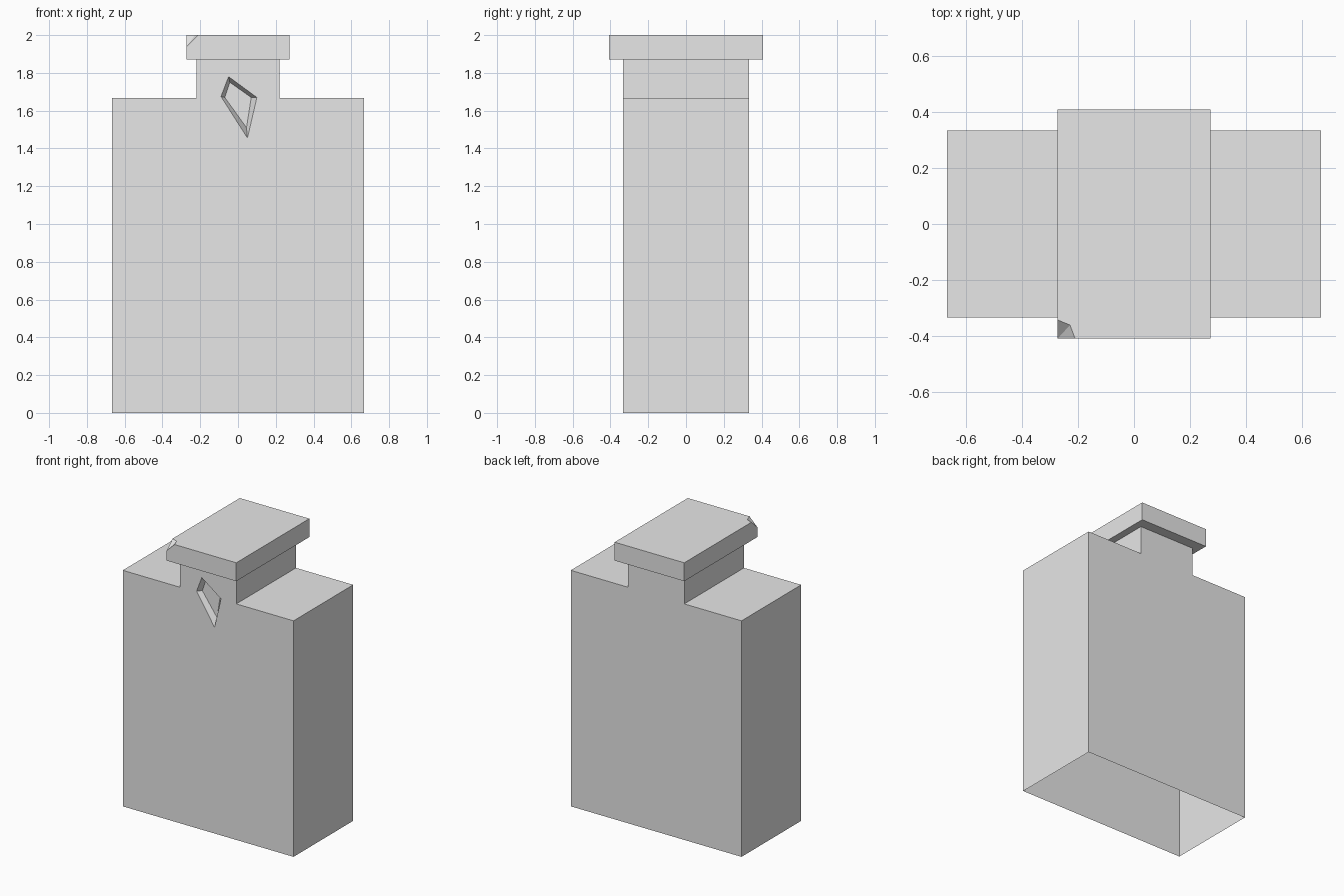
import bpy, bmesh

old = bpy.data.objects.get("Cube")
if old:
    bpy.data.objects.remove(old, do_unlink=True)

# Single grey colour
grey = bpy.data.materials.new("plain_grey")
grey.use_nodes = True
colour = (0.8, 0.8, 0.8, 1)
grey.diffuse_color = colour
grey.node_tree.nodes["Principled BSDF"].inputs["Base Color"].default_value = colour


def finish(bm, name):
    bmesh.ops.recalc_face_normals(bm, faces=bm.faces[:])
    mesh = bpy.data.meshes.new(name)
    bm.to_mesh(mesh)
    bm.free()
    mesh.materials.append(grey)
    obj = bpy.data.objects.new(name, mesh)
    bpy.context.collection.objects.link(obj)
    return obj


def ring(bm, points, y):
    return [bm.verts.new((x, y, z)) for x, z in points]


def bridge(bm, a, b, skip=()):
    n = len(a)
    for i in range(n):
        if i not in skip:
            bm.faces.new((a[i], a[(i + 1) % n], b[(i + 1) % n], b[i]))


def loop_edges(bm, verts):
    return [bm.edges.new((v, verts[(i + 1) % len(verts)])) for i, v in enumerate(verts)]


# Bottle body: shouldered outline, open underneath and under the cap
half_w, half_d, neck_w = 0.667, 0.333, 0.22
shoulder, neck_top = 1.667, 1.87
side = [(half_w, 0), (half_w, shoulder), (neck_w, shoulder), (neck_w, neck_top)]
outline = side + [(-x, z) for x, z in reversed(side)]

bm = bmesh.new()
front = ring(bm, outline, -half_d)
back = ring(bm, outline, half_d)
bm.faces.new(back)

# Angular chip sunk into the front, with sloping walls
chip_rim = ring(bm, [(-0.09, 1.675), (-0.05, 1.78), (0.10, 1.67), (0.05, 1.455)], -half_d)
chip_floor = ring(bm, [(-0.07, 1.67), (-0.043, 1.75), (0.07, 1.67), (0.045, 1.51)], -half_d + 0.035)
edges = loop_edges(bm, front) + loop_edges(bm, chip_rim)
bmesh.ops.triangle_fill(bm, edges=edges, use_beauty=True)
bridge(bm, front, back, skip=(3, 7))
bridge(bm, chip_rim, chip_floor)
bm.faces.new(chip_floor)
finish(bm, "bottle_body")

# Cap: a slab with one broken top corner
cx, cy, low, top = 0.272, 0.408, neck_top, 2.0
bm = bmesh.new()
base = [bm.verts.new((x, y, low)) for x, y in ((-cx, -cy), (cx, -cy), (cx, cy), (-cx, cy))]
right, far, left = [bm.verts.new((x, y, top)) for x, y in ((cx, -cy), (cx, cy), (-cx, cy))]
break_low = bm.verts.new((-cx, -cy, 1.94))
break_front = bm.verts.new((-0.21, -cy, top))
break_side = bm.verts.new((-cx, -0.342, top))
break_inner = bm.verts.new((-0.228, -0.36, top))
for face in (
    base,
    (break_front, right, far, left, break_side, break_inner),
    (base[0], base[1], right, break_front, break_low),
    (base[1], base[2], far, right),
    (base[2], base[3], left, far),
    (base[3], base[0], break_low, break_side, left),
    (break_low, break_front, break_inner),
    (break_low, break_inner, break_side),
):
    bm.faces.new(face)
finish(bm, "cap")
